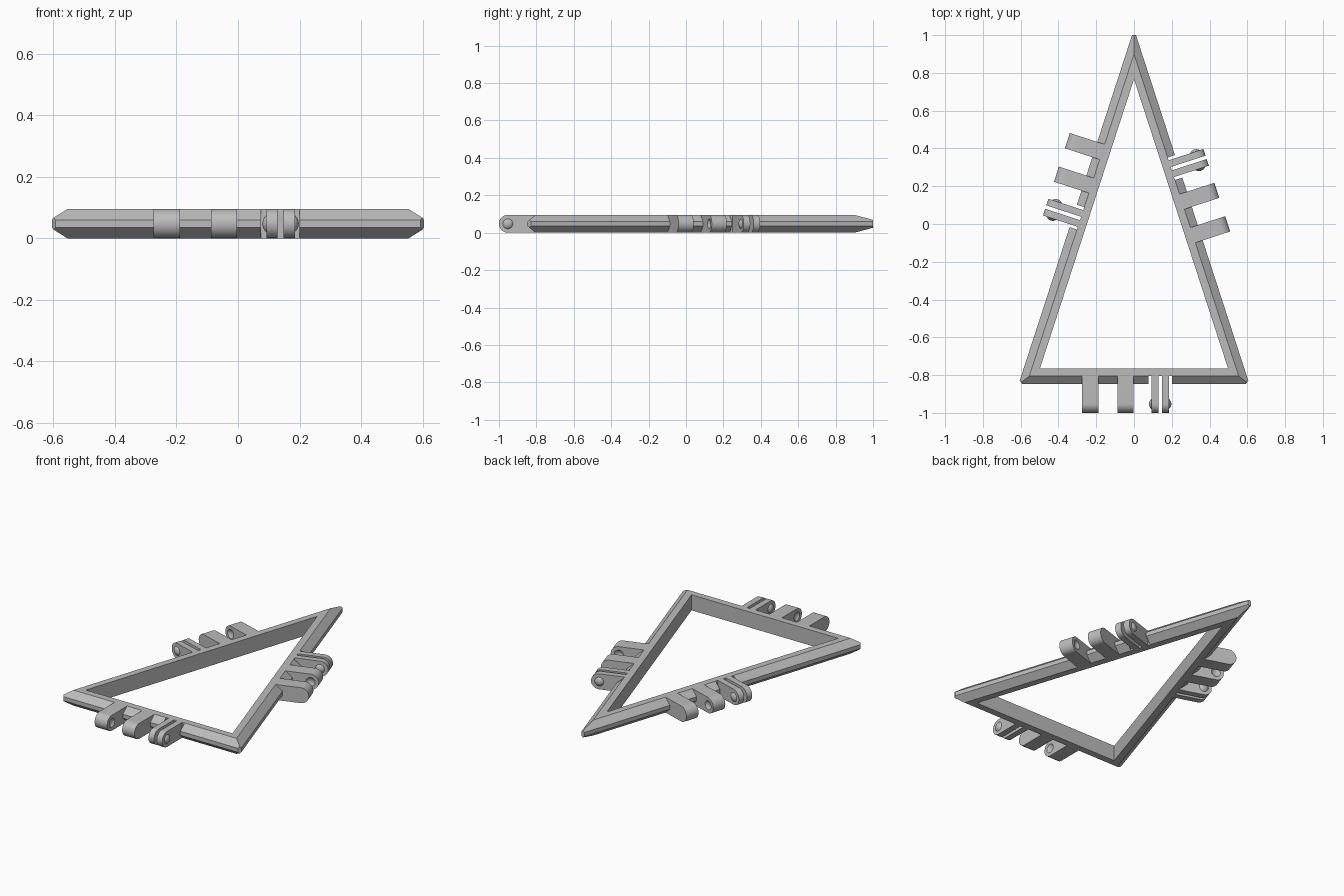
import bpy, bmesh, math
from mathutils import Matrix, Vector

if "Cube" in bpy.data.objects:
    bpy.data.objects.remove(bpy.data.objects["Cube"])

grey = bpy.data.materials.new("plain grey")
grey.use_nodes = True
grey.diffuse_color = (0.5, 0.5, 0.5, 1)
grey.node_tree.nodes["Principled BSDF"].inputs["Base Color"].default_value = (0.5, 0.5, 0.5, 1)

H = 0.095                  # thickness
RIDGE, RIM = 0.041, 0.082  # offsets from the inner opening
TIP = 0.235                # reach of the hinge knuckles
R = H / 2
BALL_R, BALL_OUT = 0.0354, 0.0125


def make(name, bm, matrix=Matrix()):
    bmesh.ops.recalc_face_normals(bm, faces=bm.faces)
    mesh = bpy.data.meshes.new(name)
    bm.to_mesh(mesh)
    bm.free()
    mesh.materials.append(grey)
    ob = bpy.data.objects.new(name, mesh)
    ob.matrix_world = matrix
    bpy.context.collection.objects.link(ob)
    return ob


def select(ob):
    bpy.ops.object.select_all(action='DESELECT')
    ob.select_set(True)
    bpy.context.view_layer.objects.active = ob


def smooth(ob):
    select(ob)
    bpy.ops.object.shade_smooth_by_angle(angle=math.radians(30))


def cut(ob, cutter):
    mod = ob.modifiers.new("cut", 'BOOLEAN')
    mod.operation, mod.solver, mod.object = 'DIFFERENCE', 'EXACT', cutter
    bpy.context.view_layer.update()
    select(ob)
    bpy.ops.object.modifier_apply(modifier=mod.name)
    bpy.data.objects.remove(cutter)


def slice_off(bm, co, no):
    cut_geom = bmesh.ops.bisect_plane(bm, geom=bm.verts[:] + bm.edges[:] + bm.faces[:],
                                      plane_co=co, plane_no=no, clear_outer=True)["geom_cut"]
    edges = [e for e in cut_geom if isinstance(e, bmesh.types.BMEdge)]
    bmesh.ops.contextual_create(bm, geom=edges)


def ball(x, y):
    bm = bmesh.new()
    bmesh.ops.create_uvsphere(bm, u_segments=32, v_segments=24, radius=BALL_R)
    bmesh.ops.rotate(bm, verts=bm.verts, matrix=Matrix.Rotation(math.pi / 2, 3, 'Y'))
    bmesh.ops.translate(bm, verts=bm.verts, vec=(x, y, R))
    return bm


# Bevelled triangular frame: one profile mitred around three corners
profile = [(0, 0), (RIDGE, 0), (RIM, 0.035), (RIM, H - 0.035), (RIDGE, H), (0, H)]
corners = []   # inner corner, outward direction, half angle, blunting of the tip
for x, y, turn, half, blunt in ((0.498, -0.765, -36, 36, 0.0146),
                                (0, 0.767, 90, 18, 0.032),
                                (-0.498, -0.765, 216, 36, 0.0146)):
    t = math.radians(turn)
    corners.append((Vector((x, y, 0)), Vector((math.cos(t), math.sin(t), 0)),
                    math.sin(math.radians(half)), blunt))
bm = bmesh.new()
rings = [[bm.verts.new(p + d * (off / s) + Vector((0, 0, z))) for off, z in profile]
         for p, d, s, _ in corners]
n = len(profile)
for i in range(3):
    a, b = rings[i], rings[(i + 1) % 3]
    for j in range(n):
        k = (j + 1) % n
        bm.faces.new((a[j], b[j], b[k], a[k]))
bmesh.ops.recalc_face_normals(bm, faces=bm.faces)
for p, d, s, blunt in corners:
    slice_off(bm, p + d * (RIM / s - blunt), d)
frame = make("frame", bm)


def knuckle(name, x0, x1, base, matrix):
    """Full-height arm with a rounded end."""
    bm = bmesh.new()
    start, centre = -(base + RIDGE), -(base + TIP - R)
    pts = [(start, 0), (start, H)]
    for i in range(25):
        a = math.pi * i / 24
        pts.append((centre - R * math.sin(a), R + R * math.cos(a)))
    face = bm.faces.new([bm.verts.new((x0, y, z)) for y, z in pts])
    out = bmesh.ops.extrude_face_region(bm, geom=[face])["geom"]
    bmesh.ops.translate(bm, vec=(x1 - x0, 0, 0),
                        verts=[v for v in out if isinstance(v, bmesh.types.BMVert)])
    return make(name, bm, matrix)


# One snap hinge per side: side name, turn, distance of inner edge, shift along edge
for side, turn, base, shift in (("front", 0, 0.765, 0), ("left", 108, 0.237, 0.079),
                                ("right", 252, 0.237, -0.079)):
    m = Matrix.Rotation(math.radians(turn), 4, 'Z') @ Matrix.Translation((shift, 0, 0))
    pin_y = -(base + TIP - R)
    sink = BALL_R - BALL_OUT

    # Clearance notch behind the ball arms
    bm = bmesh.new()
    bmesh.ops.create_cube(bm, size=1, matrix=Matrix.Translation((0.138, -(base + RIDGE + 0.1), R))
                          @ Matrix.Diagonal((0.125, 0.2, 0.3, 1)))
    cut(frame, make("notch_cutter", bm, m))

    # Thick socket arms with dimples facing each other
    for name, x0, x1, dimple in (("outer", -0.274, -0.189, -0.189 + sink),
                                 ("inner", -0.087, -0.003, -0.087 - sink)):
        arm = knuckle(f"{side}_{name}_socket_arm", x0, x1, base, m)
        cut(arm, make("dimple_cutter", ball(dimple, pin_y), m))
        smooth(arm)

    # Thin flexible arms with domes facing outward
    for name, x0, x1, s in (("first", 0.092, 0.129, -1), ("second", 0.148, 0.185, 1)):
        smooth(knuckle(f"{side}_{name}_ball_arm", x0, x1, base, m))
        face_x = x0 if s < 0 else x1
        bm = ball(face_x - s * sink, pin_y)
        slice_off(bm, (face_x, 0, 0), (-s, 0, 0))
        smooth(make(f"{side}_{name}_dome", bm, m))
